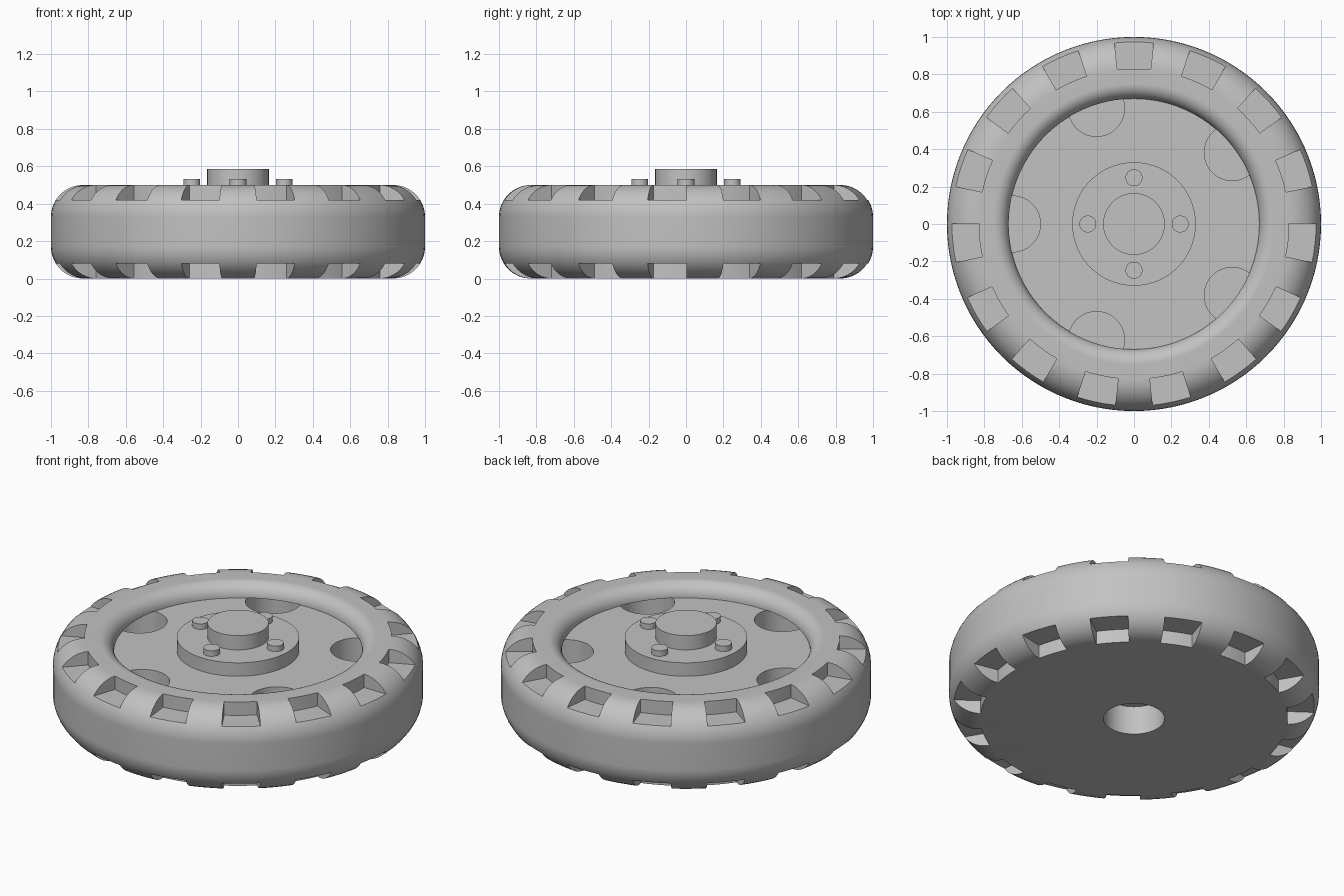
import bpy, bmesh
from math import sin, cos, pi, radians
from mathutils import Matrix, Vector

cube = bpy.data.objects.get("Cube")
if cube:
    bpy.data.objects.remove(cube, do_unlink=True)

GREY = (0.54, 0.54, 0.54, 1)
mat = bpy.data.materials.new("plain grey")
mat.use_nodes = True
mat.diffuse_color = GREY
mat.node_tree.nodes["Principled BSDF"].inputs["Base Color"].default_value = GREY

FLOOR, TOP = 0.42, 0.5


def make_object(name, bm):
    bmesh.ops.recalc_face_normals(bm, faces=bm.faces)
    mesh = bpy.data.meshes.new(name)
    bm.to_mesh(mesh)
    bm.free()
    obj = bpy.data.objects.new(name, mesh)
    bpy.context.collection.objects.link(obj)
    mesh.materials.append(mat)
    return obj


def select_only(obj):
    bpy.ops.object.select_all(action='DESELECT')
    obj.select_set(True)
    bpy.context.view_layer.objects.active = obj


def smooth(obj):
    select_only(obj)
    bpy.ops.object.shade_smooth_by_angle(angle=radians(30))


def arc(cx, cz, r, start, end, steps=10):
    angles = [radians(start + (end - start) * i / steps) for i in range(steps + 1)]
    return [(cx + r * cos(a), cz + r * sin(a)) for a in angles]


def add_cylinder(bm, x, y, z0, z1, r, segments=48):
    bmesh.ops.create_cone(bm, cap_ends=True, segments=segments, radius1=r, radius2=r,
                          depth=z1 - z0, matrix=Matrix.Translation((x, y, (z0 + z1) / 2)))


def cylinder(name, x, y, z0, z1, r, segments=48):
    bm = bmesh.new()
    add_cylinder(bm, x, y, z0, z1, r, segments)
    obj = make_object(name, bm)
    smooth(obj)
    return obj


def add_sector(bm, middle, half, r0, r1, z0, z1):
    # Wedge-shaped block with curved inner and outer ends
    angles = [middle + half * t for t in (-1, -0.5, 0, 0.5, 1)]
    ring = [(r0, a) for a in angles] + [(r1, a) for a in reversed(angles)]
    face = bm.faces.new([bm.verts.new((r * cos(a), r * sin(a), z0)) for r, a in ring])
    walls = bmesh.ops.extrude_face_region(bm, geom=[face], use_keep_orig=True)
    moved = [v for v in walls["geom"] if isinstance(v, bmesh.types.BMVert)]
    bmesh.ops.translate(bm, verts=moved, vec=Vector((0, 0, z1 - z0)))


# Wheel body: rounded rim, shallow dish on top, blind axle bore underneath
profile = [(0, 0.17), (0.165, 0.17), (0.165, 0)]
profile += arc(0.83, 0.17, 0.17, -90, 0)
profile += arc(0.83, 0.33, 0.17, 0, 90)
profile += arc(0.75, FLOOR, 0.08, 90, 180)
profile += [(0, FLOOR)]
bm = bmesh.new()
verts = [bm.verts.new((r, 0, z)) for r, z in profile]
edges = [bm.edges.new(pair) for pair in zip(verts, verts[1:])]
bmesh.ops.spin(bm, geom=verts + edges, cent=(0, 0, 0), axis=(0, 0, 1),
               angle=2 * pi, steps=120, use_merge=True)
bmesh.ops.remove_doubles(bm, verts=bm.verts, dist=0.0001)
body = make_object("wheel_body", bm)

# Cutter: rim notches on both faces and round pockets in the dish
bm = bmesh.new()
for i in range(15):
    a = pi / 2 + i * 2 * pi / 15
    add_sector(bm, a, radians(6.15), 0.83, 1.1, FLOOR, TOP + 0.1)
    add_sector(bm, a, radians(6.15), 0.83, 1.1, -0.1, TOP - FLOOR)
for i in range(5):
    a = pi + i * 2 * pi / 5
    add_cylinder(bm, 0.65 * cos(a), 0.65 * sin(a), 0.2, FLOOR + 0.002, 0.15)
cutter = make_object("notch_cutter", bm)
cutter.hide_render = True

cut = body.modifiers.new("notches", 'BOOLEAN')
cut.operation = 'DIFFERENCE'
cut.solver = 'EXACT'
cut.object = cutter
select_only(body)
bpy.ops.object.modifier_apply(modifier=cut.name)
bpy.data.objects.remove(cutter, do_unlink=True)
smooth(body)
weighted = body.modifiers.new("even_shading", 'WEIGHTED_NORMAL')
weighted.keep_sharp = True

# Hub
cylinder("hub_disc", 0, 0, FLOOR - 0.02, TOP, 0.33, 96)
cylinder("axle_cap", 0, 0, TOP - 0.02, 0.585, 0.165, 64)
for i, side in enumerate(("left", "back", "right", "front")):
    a = i * pi / 2
    cylinder("bolt_" + side, 0.247 * cos(a), 0.247 * sin(a), TOP - 0.02, 0.533, 0.045, 32)
